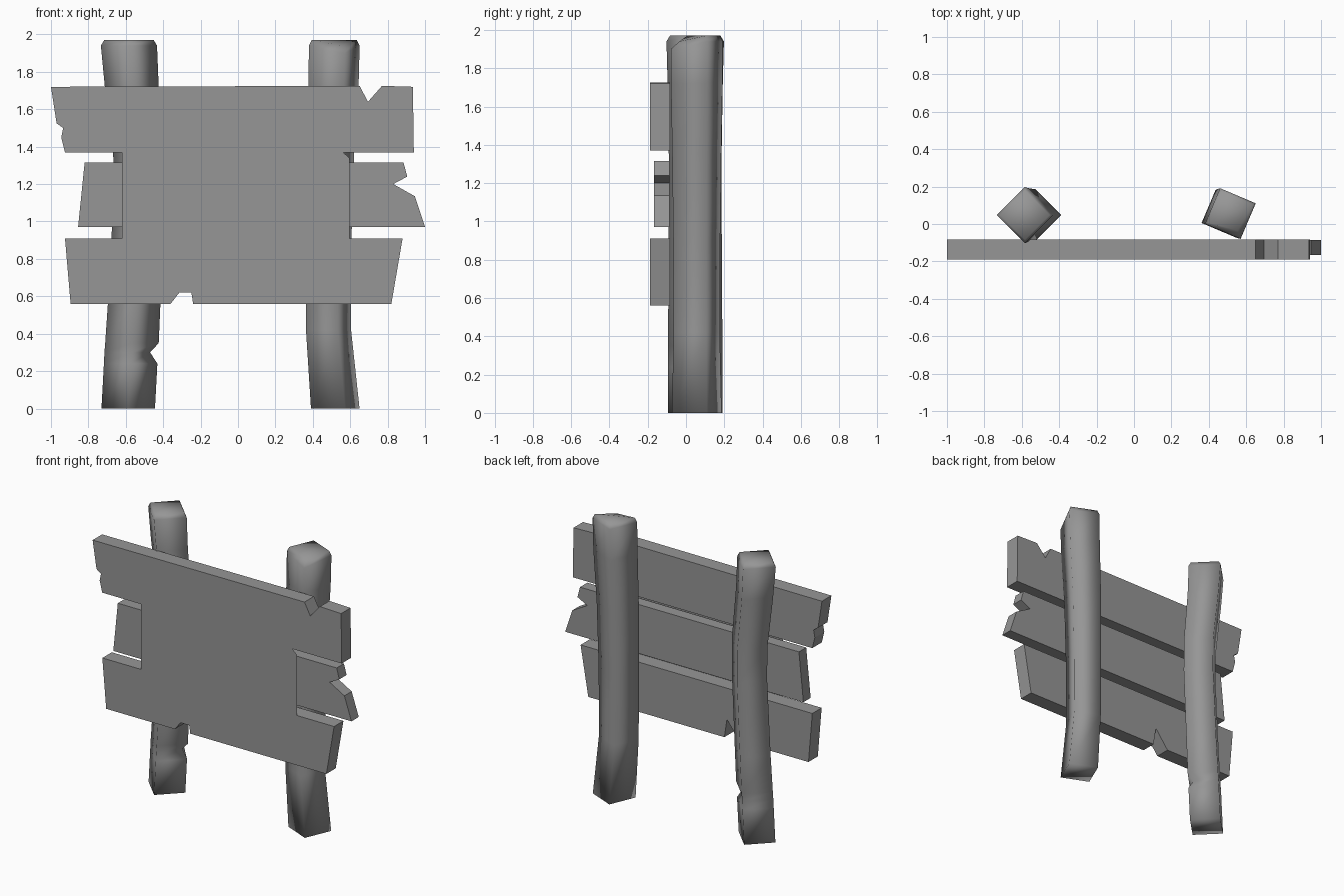
import bpy, bmesh
from math import cos, sin, radians

if "Cube" in bpy.data.objects:
    bpy.data.objects.remove(bpy.data.objects["Cube"])

# Dark grey shared by all parts
grey = bpy.data.materials.new("dark_grey")
grey.diffuse_color = (0.305, 0.305, 0.305, 1)
grey.use_nodes = True
grey.node_tree.nodes["Principled BSDF"].inputs["Base Color"].default_value = grey.diffuse_color


def make_object(name, bm):
    bmesh.ops.recalc_face_normals(bm, faces=bm.faces)
    mesh = bpy.data.meshes.new(name)
    bm.to_mesh(mesh)
    bm.free()
    mesh.materials.append(grey)
    obj = bpy.data.objects.new(name, mesh)
    bpy.context.collection.objects.link(obj)
    return obj


def panel(name, outline, y_front, depth=0.0):
    """Flat outline in the xz plane, optionally extruded backwards."""
    bm = bmesh.new()
    face = bm.faces.new([bm.verts.new((x, y_front, z)) for x, z in outline])
    if depth:
        ext = bmesh.ops.extrude_face_region(bm, geom=[face], use_keep_orig=True)
        moved = [v for v in ext["geom"] if isinstance(v, bmesh.types.BMVert)]
        bmesh.ops.translate(bm, verts=moved, vec=(0, depth, 0))
    return make_object(name, bm)


def post(name, rings, y, angle, tweak):
    """Four-sided post lofted through rings of (z, centre x, radius).
    tweak maps (ring, corner) to an offset; corner 0 points to +x."""
    bm = bmesh.new()
    loops = []
    for i, (z, cx, r) in enumerate(rings):
        loop = []
        for k in range(4):
            a = radians(angle + 90 * k)
            dx, dy, dz = tweak.get((i, k), (0, 0, 0))
            loop.append(bm.verts.new((cx + r * cos(a) + dx, y + r * sin(a) + dy, z + dz)))
        loops.append(loop)
    for a, b in zip(loops, loops[1:]):
        for k in range(4):
            n = (k + 1) % 4
            bm.faces.new((a[k], a[n], b[n], b[k]))
    bm.faces.new(loops[0][::-1])
    bm.faces.new(loops[-1])
    for f in bm.faces:
        f.smooth = True
    return make_object(name, bm)


# Planks with broken ends and notches
panel("top_plank", [(-1, 1.72), (0.65, 1.725), (0.695, 1.64), (0.77, 1.725), (0.935, 1.72),
                    (0.94, 1.37), (-0.925, 1.37), (-0.945, 1.45), (-0.935, 1.50),
                    (-0.97, 1.525)], -0.189, 0.105)
panel("middle_plank", [(-0.82, 1.315), (0.885, 1.315), (0.905, 1.24), (0.83, 1.20),
                       (0.945, 1.135), (1.0, 0.97), (-0.855, 0.97)], -0.166, 0.081)
panel("bottom_plank", [(-0.925, 0.91), (0.88, 0.91), (0.82, 0.56), (-0.24, 0.56),
                       (-0.26, 0.69), (-0.36, 0.56), (-0.895, 0.56)], -0.188, 0.104)

# Notice sheet with torn corners
panel("notice_sheet", [(-0.62, 1.67), (0.31, 1.67), (0.41, 1.53), (0.55, 1.38), (0.595, 1.34),
                       (0.595, 0.62), (-0.40, 0.62), (-0.51, 0.73), (-0.62, 0.78)], -0.194)

# Bent posts: the left one has a nick in its inner edge, the right one a chipped top
post("left_post", [(0, -0.587, 0.143), (0.24, -0.574, 0.143), (0.30, -0.571, 0.143),
                   (0.35, -0.567, 0.143), (0.6, -0.553, 0.14), (1.12, -0.528, 0.138),
                   (1.35, -0.529, 0.138), (1.72, -0.568, 0.144), (1.94, -0.583, 0.15),
                   (1.97, -0.583, 0.132)],
     0.048, 0, {(2, 0): (-0.042, 0, 0)})
post("right_post", [(0, 0.52, 0.14), (0.42, 0.484, 0.13), (0.9, 0.484, 0.132),
                    (1.35, 0.492, 0.138), (1.72, 0.510, 0.145), (1.94, 0.515, 0.146),
                    (1.97, 0.515, 0.13)],
     0.056, 22, {(5, 3): (0, 0, -0.04), (6, 3): (-0.01, 0.03, -0.03)})
